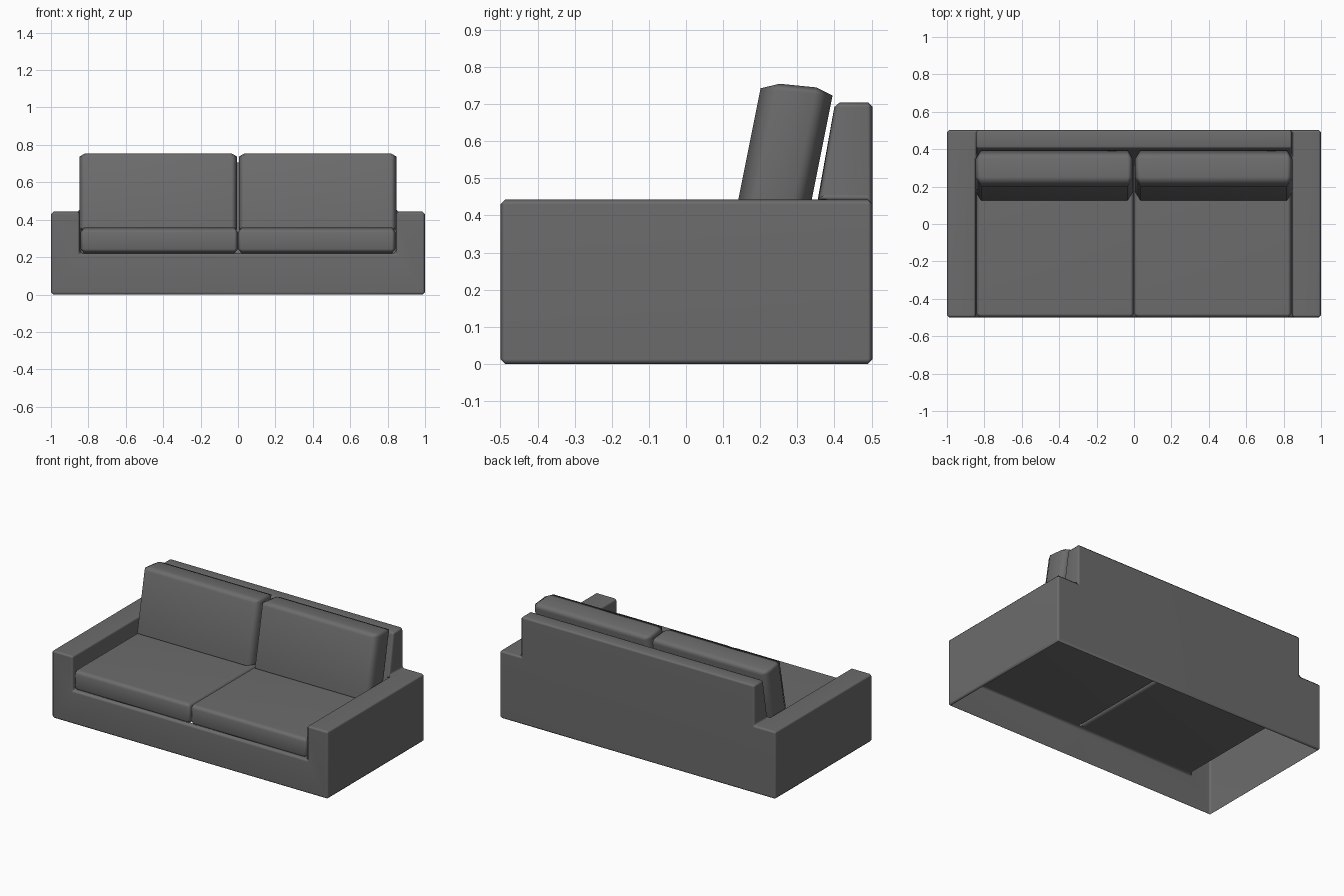
import bpy, bmesh
from mathutils import Matrix
from math import radians

if "Cube" in bpy.data.objects:
    bpy.data.objects.remove(bpy.data.objects["Cube"])

# Dark grey upholstery
fabric = bpy.data.materials.new("dark_grey_fabric")
fabric.diffuse_color = (0.15, 0.15, 0.15, 1)
fabric.use_nodes = True
fabric.node_tree.nodes["Principled BSDF"].inputs["Base Color"].default_value = fabric.diffuse_color


def to_object(name, bm):
    me = bpy.data.meshes.new(name)
    bm.to_mesh(me)
    bm.free()
    me.materials.append(fabric)
    ob = bpy.data.objects.new(name, me)
    bpy.context.collection.objects.link(ob)
    bpy.ops.object.select_all(action='DESELECT')
    ob.select_set(True)
    bpy.context.view_layer.objects.active = ob
    bpy.ops.object.shade_smooth_by_angle(angle=radians(60))
    ob.modifiers.new("flat_panels", 'WEIGHTED_NORMAL').keep_sharp = True


def cushion(name, half, bevel, matrix):
    """Box with a different chamfer width along each axis."""
    bm = bmesh.new()
    for axis in range(3):
        for sx in (-1, 1):
            for sy in (-1, 1):
                for sz in (-1, 1):
                    s = (sx, sy, sz)
                    bm.verts.new([s[i] * (half[i] - (0 if i == axis else bevel[i]))
                                  for i in range(3)])
    bmesh.ops.convex_hull(bm, input=bm.verts)
    bmesh.ops.dissolve_limit(bm, angle_limit=0.01, verts=bm.verts, edges=bm.edges)
    bm.transform(matrix)
    bmesh.ops.recalc_face_normals(bm, faces=bm.faces)
    to_object(name, bm)


# Frame: arms, front rail and sloping back as one shell, right half mirrored
ARM, BACK = 0.845, 0.503
P = {
    'A': (1, -.5, 0), 'B': (1, BACK, 0), 'C': (1, BACK, .443), 'D': (1, -.5, .443),
    'E': (ARM, -.5, .443), 'F': (ARM, -.5, .22), 'G': (ARM, .315, .22),
    'H': (ARM, .357, .443), 'I': (ARM, .402, .705), 'J': (ARM, BACK, .705),
    'K': (ARM, BACK, .443),
    'a': (0, -.5, 0), 'b': (0, BACK, 0), 'f': (0, -.5, .22), 'g': (0, .315, .22),
    'i': (0, .402, .705), 'j': (0, BACK, .705),
}
FACES = ['ABCD', 'ADEFfa', 'DCKHE', 'EHGF', 'HKJI', 'GHIig', 'IJji',
         'BbjJKC', 'FGgf', 'AabB']
bm = bmesh.new()
for side in (1, -1):
    verts = {k: bm.verts.new((x * side, y, z)) for k, (x, y, z) in P.items()}
    for f in FACES:
        bm.faces.new([verts[k] for k in f])
bmesh.ops.remove_doubles(bm, verts=bm.verts, dist=1e-5)
bmesh.ops.recalc_face_normals(bm, faces=bm.faces)
sharp = [e for e in bm.edges if e.calc_face_angle(0) > 0.3]
bmesh.ops.bevel(bm, geom=sharp, offset=0.013, segments=1, profile=0.5, affect='EDGES')
bm.normal_update()

# Open underside, and a seat well with a narrow ledge under the cushions
deck = [f for f in bm.faces if f.normal.z > 0.99 and f.calc_center_median().z < 0.25]
bmesh.ops.inset_region(bm, faces=deck, thickness=0.02)
bottom = [f for f in bm.faces if f.normal.z < -0.99]
bmesh.ops.delete(bm, geom=deck + bottom, context='FACES')
to_object("frame", bm)

# Back cushions lean backwards: shear of y with height, slight drop of the top
lean = Matrix(((1, 0, 0, 0), (0, 1, .2, 0), (0, -.1, 1, 0), (0, 0, 0, 1)))
for side, label in ((-1, "left"), (1, "right")):
    cushion("seat_cushion_" + label, (.421, .415, .069), (.02, .02, .025),
            Matrix.Translation((side * .421, -.085, .288)))
    cushion("back_cushion_" + label, (.421, .097, .207), (.03, .048, .017),
            Matrix.Translation((side * .426, .260, .543)) @ lean)
